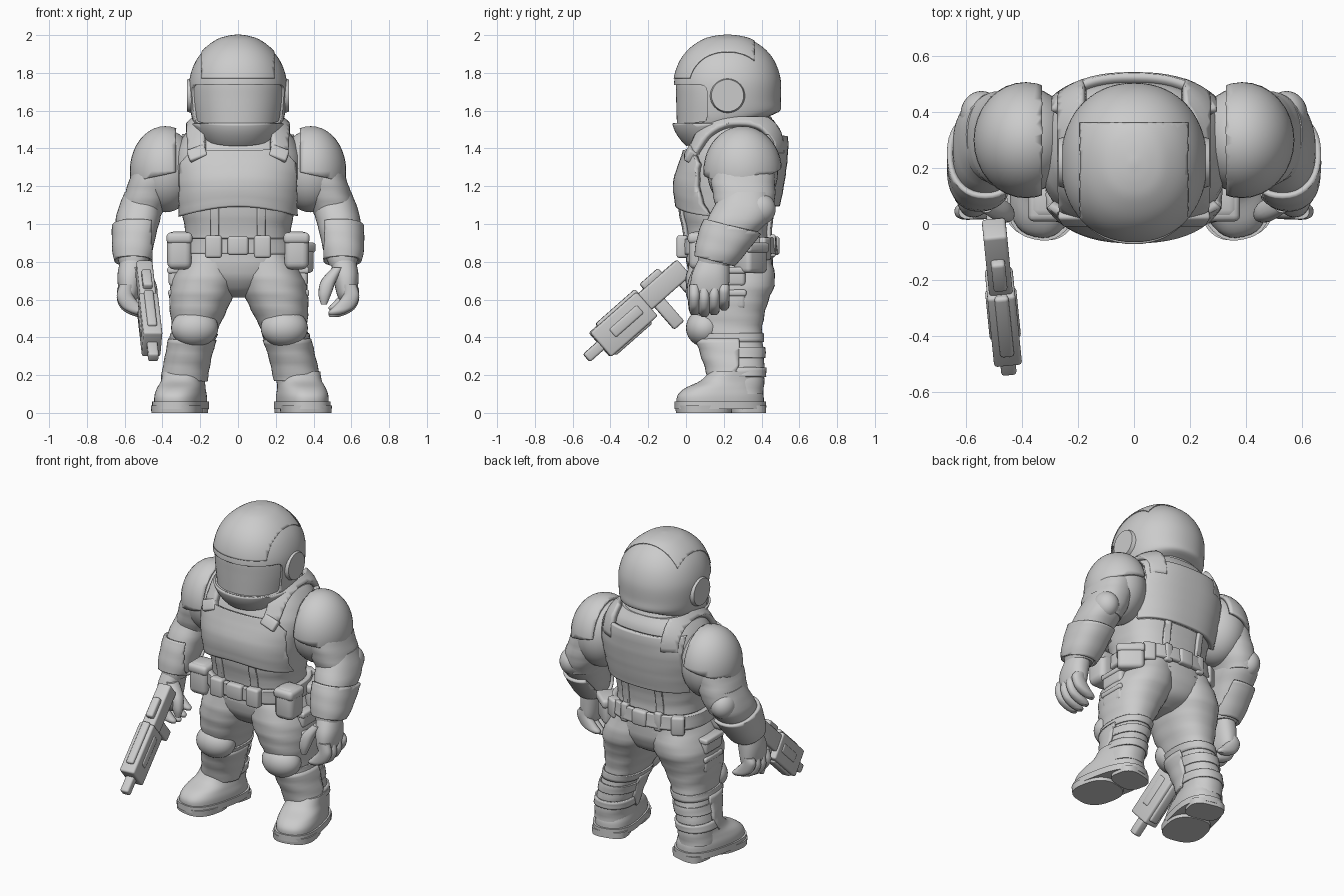
import bpy, bmesh, math
from mathutils import Matrix, Vector

if "Cube" in bpy.data.objects:
    bpy.data.objects.remove(bpy.data.objects["Cube"])

grey = bpy.data.materials.new("clay_grey")
grey.use_nodes = True
GREY = (0.6, 0.6, 0.6, 1)
grey.diffuse_color = GREY
grey.node_tree.nodes["Principled BSDF"].inputs["Base Color"].default_value = GREY


def finish(bm, name, angle=40):
    """Turn a bmesh into a shaded object with the shared material."""
    bmesh.ops.recalc_face_normals(bm, faces=bm.faces[:])
    mesh = bpy.data.meshes.new(name)
    bm.to_mesh(mesh)
    bm.free()
    mesh.materials.append(grey)
    ob = bpy.data.objects.new(name, mesh)
    bpy.context.collection.objects.link(ob)
    bpy.ops.object.select_all(action='DESELECT')
    ob.select_set(True)
    bpy.context.view_layer.objects.active = ob
    bpy.ops.object.shade_smooth_by_angle(angle=math.radians(angle))
    return ob


def tube(name, sections, n=40, power=2.3, folds=0.0, steps=5, turn=Matrix()):
    """Loft smooth horizontal sections (x, y, z, rx, ry[, tilt])."""
    pts = [tuple(s) + (0,) * (6 - len(s)) for s in sections]
    ext = [pts[0]] + pts + [pts[-1]]
    rings = []
    for i in range(len(pts) - 1):
        for k in range(steps):
            t = k / steps
            rings.append([0.5 * (2 * b + (c - a) * t + (2 * a - 5 * b + 4 * c - d) * t * t
                                 + (3 * b - a - 3 * c + d) * t ** 3)
                          for a, b, c, d in zip(*ext[i:i + 4])])
    rings.append(pts[-1])
    bm = bmesh.new()
    loops = []
    for x, y, z, rx, ry, tilt in rings:
        loop = []
        for j in range(n):
            a = math.tau * j / n
            ca, sa = math.cos(a), math.sin(a)
            m = 1 + folds * math.sin(z * 75 + 2 * sa + ca)
            dx = math.copysign(abs(ca) ** (2 / power), ca) * rx * m
            dy = math.copysign(abs(sa) ** (2 / power), sa) * ry * m
            loop.append(bm.verts.new((x + dx, y + dy, z + tilt * dy)))
        loops.append(loop)
    for lo, hi in zip(loops, loops[1:]):
        for j in range(n):
            bm.faces.new((lo[j], lo[(j + 1) % n], hi[(j + 1) % n], hi[j]))
    bm.faces.new(loops[0])
    bm.faces.new(loops[-1])
    bm.transform(turn)
    return finish(bm, name)


def ball(name, centre, radii):
    bm = bmesh.new()
    bmesh.ops.create_uvsphere(bm, u_segments=32, v_segments=20, radius=1)
    bm.transform(Matrix.Translation(centre) @ Matrix.Diagonal((*radii, 1)))
    return finish(bm, name)


def box(name, centre, size, bevel=0.015, frame=Matrix(), rot=Matrix()):
    bm = bmesh.new()
    bmesh.ops.create_cube(bm, size=1)
    bm.transform(Matrix.Diagonal((*size, 1)))
    bmesh.ops.bevel(bm, geom=bm.edges[:], offset=bevel, segments=3, profile=0.5, affect='EDGES')
    bm.transform(frame @ Matrix.Translation(centre) @ rot)
    return finish(bm, name)


def shell(src, name, thick, extra=(), **ranges):
    """Plate lying on src, trimmed to axis ranges and extra (point, normal) planes."""
    planes = list(extra)
    for axis, (lo, hi) in ranges.items():
        no = Vector([float(c == axis) for c in "xyz"])
        planes += [(no * hi, no), (no * lo, -no)]
    bm = bmesh.new()
    bm.from_mesh(src.data)
    for co, no in planes:
        bmesh.ops.bisect_plane(bm, geom=bm.verts[:] + bm.edges[:] + bm.faces[:],
                               plane_co=co, plane_no=no, clear_outer=True)
    mesh = bpy.data.meshes.new(name)
    bm.to_mesh(mesh)
    bm.free()
    mesh.materials.append(grey)
    ob = bpy.data.objects.new(name, mesh)
    bpy.context.collection.objects.link(ob)
    mod = ob.modifiers.new("thickness", 'SOLIDIFY')
    mod.thickness, mod.offset = thick, 1
    return ob


def span(s, lo, hi):
    return (lo, hi) if s > 0 else (-hi, -lo)


# Helmet with a cut visor opening
dome = [(0, .22, 1.495, .205, .215, .33), (0, .22, 1.56, .243, .278, .14), (0, .22, 1.66, .258, .282, 0),
        (0, .22, 1.76, .258, .282, 0), (0, .22, 1.85, .23, .255, 0), (0, .22, 1.92, .18, .205, 0),
        (0, .22, 1.97, .115, .135, 0), (0, .22, 1.99, .06, .075, 0), (0, .22, 1.998, .01, .01, 0)]
helmet = tube("helmet", dome, n=64, power=2.15)
shell(helmet, "helmet_crest", .005, x=(-.19, .19), y=(-1, .36), z=(1.77, 3))
tube("visor", [(x, y, z, rx - .01, ry - .01, t) for x, y, z, rx, ry, t in dome[1:-2]], n=64, power=2.15)
cutter = box("visor_cutter", (0, -.14, 1.635), (.8, .5, .2), .03)
cutter.hide_render = True
cutter.hide_viewport = True
cut = helmet.modifiers.new("visor_opening", 'BOOLEAN')
cut.object, cut.operation, cut.solver = cutter, 'DIFFERENCE', 'EXACT'
tube("chin_lining", [(0, .22, 1.5, .2, .21, .33), (0, .22, 1.6, .23, .265, .1)])
shell(helmet, "chin_guard", .012, y=(-1, .16), z=(1.3, 1.535))

# Torso, chest and back armour
torso = tube("torso", [(0, .23, .8, .29, .23), (0, .22, .95, .28, .225), (0, .215, 1.05, .295, .24),
                       (0, .225, 1.2, .32, .26), (0, .255, 1.35, .335, .25), (0, .28, 1.47, .285, .225),
                       (0, .285, 1.55, .21, .18)], n=64, power=2.5, folds=.004)
chest = shell(torso, "chest_plate", .033, x=(-.285, .285), y=(-1, .14), z=(1.04, 1.38),
              extra=[((s * .23, 0, 1.38), (s * .6, 0, .5)) for s in (-1, 1)])
for v in chest.data.vertices:
    v.co.z += .06 * (1 - (v.co.x / .3) ** 2) * max(0, (1.3 - v.co.z) / .26)
shell(torso, "back_plate", .033, x=(-.27, .27), y=(.32, 1), z=(1.1, 1.46))
shell(torso, "belt", .032, z=(.84, .925))
tube("collar", [(0, .27, 1.46, .23, .21), (0, .27, 1.52, .215, .2), (0, .27, 1.57, .19, .18)])
tube("pelvis", [(0, .24, .61, .05, .08), (0, .24, .65, .17, .17), (0, .235, .74, .29, .222),
                (0, .23, .87, .285, .23)], folds=.006)
box("belt_buckle", (0, -.025, .885), (.11, .05, .1))
box("rear_buckle", (0, .47, .885), (.1, .05, .1))

# Large pouch on the left rear hip
diagonal = Matrix.Rotation(-.7, 4, 'Z')
box("utility_pouch", (.31, .34, .82), (.16, .12, .16), .025, rot=diagonal)
box("utility_pouch_flap", (.312, .343, .875), (.17, .13, .055), .018, rot=diagonal)

for s, side in ((1, "left"), (-1, "right")):
    def P(x, y, z):
        return (s * x, y, z)

    def M(rows):
        return [(s * r[0],) + tuple(r[1:]) for r in rows]

    # Helmet ear disc
    bm = bmesh.new()
    bmesh.ops.create_cone(bm, cap_ends=True, segments=36, radius1=.105, radius2=.085, depth=.06)
    bm.transform(Matrix.Translation(P(.24, .22, 1.68)) @ Matrix.Rotation(s * math.pi / 2, 4, 'Y'))
    finish(bm, side + "_ear_disc", 30)

    # Harness and belt pouches
    shell(torso, side + "_shoulder_strap", .034, x=span(s, .17, .25), z=(1.35, 1.545))
    box(side + "_strap_buckle", P(.215, .025, 1.37), (.1, .05, .07), .012,
        rot=Matrix.Rotation(s * .35, 4, 'Y') @ Matrix.Rotation(-.5, 4, 'X'))
    shell(torso, side + "_belly_strap", .018, x=span(s, .1, .14), z=(.9, 1.12))
    box(side + "_front_pouch", P(.13, -.02, .88), (.09, .06, .12))
    box(side + "_hip_pouch", P(.31, .085, .86), (.13, .14, .2), .035)
    box(side + "_hip_pouch_flap", P(.31, .083, .925), (.138, .148, .06), .022)
    box(side + "_back_clip", P(.12, .45, .885), (.05, .05, .12), .012)
    box(side + "_rear_clip", P(.23, .41, .87), (.08, .06, .12), .015, rot=Matrix.Rotation(-s * .5, 4, 'Z'))

    # Arm armour
    cap = ball(side + "_shoulder", P(.385, .3, 1.28), (.168, .188, .218))
    shell(cap, side + "_shoulder_pad", .02, x=span(s, .335, 1),
          extra=[(P(.45, .3, 1.265), P(-.25, .1, -1))])
    tube(side + "_upper_arm", M([(.4, .3, 1.4, .12, .16), (.45, .3, 1.25, .12, .17),
                                 (.49, .31, 1.12, .12, .16), (.52, .31, 1.02, .1, .13)]), folds=.012)
    forearm = tube(side + "_forearm", M([(.5, .32, 1.17, .1, .13), (.525, .29, 1.05, .118, .165),
                                         (.54, .23, .95, .108, .145), (.55, .18, .85, .095, .115),
                                         (.555, .15, .78, .07, .085)]), folds=.008)
    tilt = Vector((0, .22, .97))
    shell(forearm, side + "_forearm_guard", .02, x=span(s, .47, 1),
          extra=[(P(.5, .2, 1), tilt), (P(.5, .15, .81), -tilt)])
    ball(side + "_elbow_pad", P(.545, .39, 1.08), (.075, .085, .085))

    # Hand with curled fingers
    tube(side + "_palm", M([(.555, .15, .82, .065, .08), (.57, .13, .73, .068, .1),
                            (.575, .125, .64, .055, .1), (.57, .125, .6, .035, .08)]))
    for i in range(4):
        y, drop = .045 + .052 * i, (.01, 0, .01, .035)[i]
        tube(f"{side}_finger_{i + 1}", M([(.59, y, .68, .036, .028), (.598, y, .61 + drop, .044, .03),
                                          (.565, y, .555 + drop, .056, .029), (.53, y, .525 + drop, .05, .027),
                                          (.51, y, .508 + drop, .025, .014)]), n=16)
    tube(side + "_thumb", M([(.53, .08, .77, .03, .04), (.48, .05, .7, .04, .038),
                             (.46, .035, .63, .034, .03), (.455, .03, .575, .016, .014)]), n=16)

    # Leg; the right stance is slightly narrower
    def L(x, y, z):
        return (s * (x - (.045 * (.8 - z) if s < 0 else 0)), y, z)

    leg = tube(side + "_leg", [L(*r[:3]) + r[3:] for r in (
        (.14, .235, .84, .14, .21), (.18, .235, .7, .178, .237), (.215, .22, .57, .158, .208),
        (.245, .225, .44, .122, .178), (.28, .25, .32, .11, .162), (.308, .27, .2, .11, .145),
        (.32, .27, .1, .11, .14))], folds=.014)
    shell(leg, side + "_knee_strap", .009, z=(.375, .42))
    shell(leg, side + "_boot_cuff", .009, z=(.29, .345))
    shell(leg, side + "_shin_guard", .015, y=(-1, .28), z=(.17, .39),
          extra=[((0, .28, .25), (0, 1, -.5))])
    shell(leg, side + "_ankle_strap", .011, z=(.19, .24))
    ball(side + "_knee_pad", L(.245, .1, .45), (.125, .1, .1))
    for level, z in (("upper", .72), ("lower", .6)):
        box(f"{side}_{level}_thigh_pouch", L(.338, .23, z), (.065, .17, .1), .02)
        box(f"{side}_{level}_thigh_flap", L(.342, .23, z + .035), (.07, .18, .035), .012)

    # Boot turned slightly outward
    turn = Matrix.Translation(L(.318, .28, 0)) @ Matrix.Rotation(s * .22, 4, 'Z')
    turn.translation.z = 0
    tube(side + "_boot", [(0, -.1, .04, .126, .232), (0, -.1, .09, .126, .23), (0, -.085, .13, .118, .205),
                          (0, -.04, .17, .11, .165), (0, -.01, .22, .11, .145)], turn=turn, power=2.5)
    tube(side + "_welt", [(0, -.1, .02, .136, .243), (0, -.1, .06, .136, .243)], turn=turn, power=2.6)
    tube(side + "_toe_sole", [(0, -.19, 0, .13, .145), (0, -.19, .04, .133, .15)], turn=turn, power=2.6)
    tube(side + "_heel_sole", [(0, .05, 0, .11, .09), (0, .05, .04, .112, .09)], turn=turn, power=3)

# Rifle: local -y points along the barrel
aim = (Matrix.Translation((-.48, -.2, .605)) @ Matrix.Rotation(.1, 4, 'Z') @ Matrix.Rotation(.72, 4, 'X'))
for name, centre, size in (
        ("rifle_handguard", (0, -.19, -.015), (.1, .33, .17)),
        ("rifle_top_rail", (0, -.16, .07), (.05, .28, .03)),
        ("rifle_lower_rail", (0, -.2, -.1), (.06, .26, .025)),
        ("rifle_side_panel", (0, -.17, -.01), (.112, .2, .06)),
        ("rifle_receiver", (0, .11, .0), (.085, .28, .11)),
        ("rifle_sight", (0, .08, .065), (.05, .13, .045)),
        ("rifle_barrel", (0, -.385, -.02), (.055, .14, .055)),
        ("rifle_magazine", (0, .03, -.125), (.05, .07, .18)),
        ("rifle_grip", (0, .2, -.09), (.05, .06, .15))):
    box(name, centre, size, .012, frame=aim)
